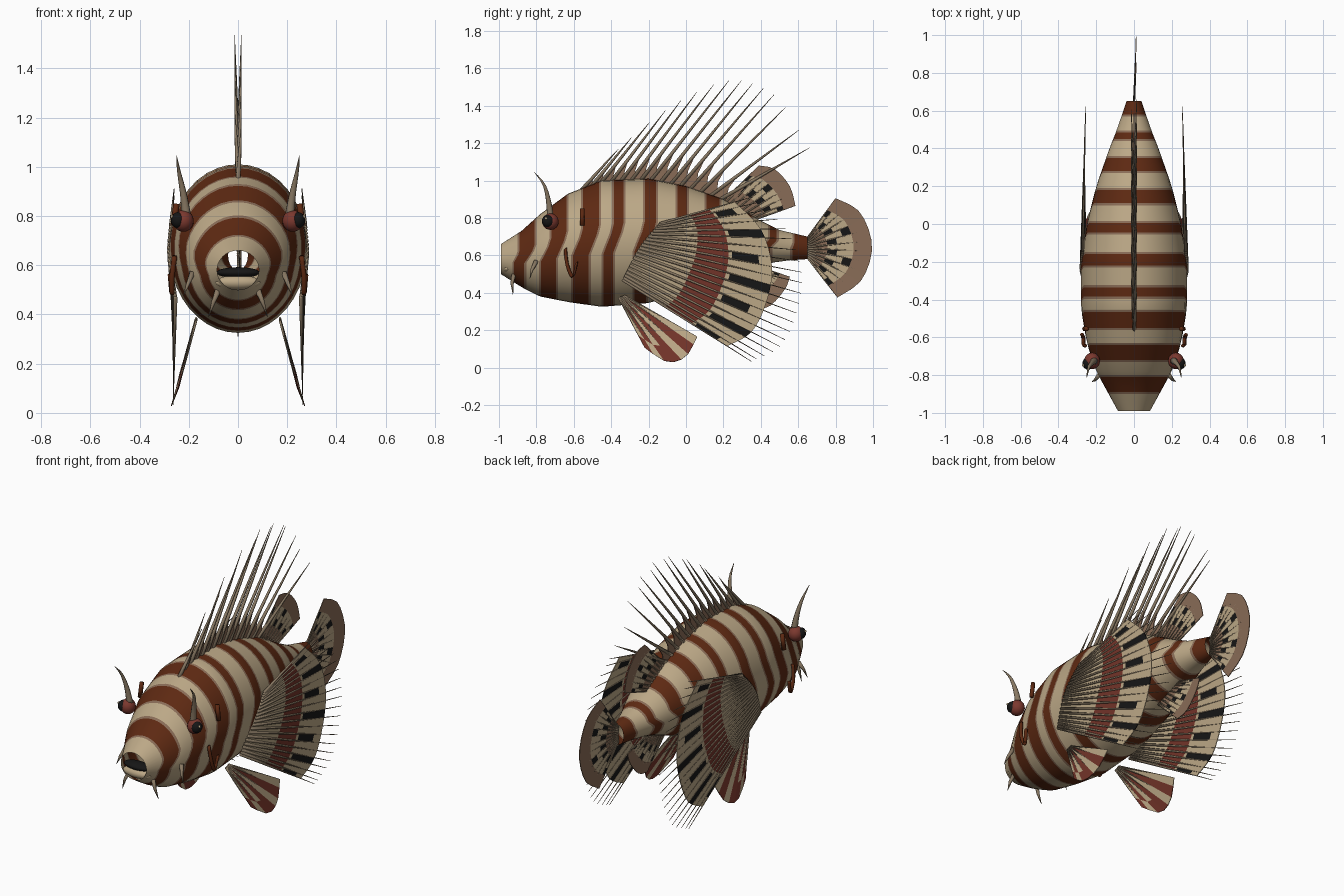
import bpy, math
from mathutils import Vector

if "Cube" in bpy.data.objects:
    bpy.data.objects.remove(bpy.data.objects["Cube"])

COLOURS = {
    "cream": (0.50, 0.39, 0.24), "stripe_brown": (0.11, 0.022, 0.006),
    "fin_brown": (0.25, 0.15, 0.095), "dark_red": (0.17, 0.034, 0.022),
    "black": (0.008, 0.008, 0.008), "ray_tan": (0.25, 0.19, 0.125),
    "eye_red": (0.20, 0.04, 0.028),
}
MATS = {}
for n, c in COLOURS.items():
    MATS[n] = bpy.data.materials.new(n)
    MATS[n].diffuse_color = (*c, 1)
KEYS = list(COLOURS)


def interp(pts, t):
    """Piecewise-linear lookup in (t, a, b, ...) rows."""
    if t <= pts[0][0]:
        return pts[0][1:]
    for p, q in zip(pts, pts[1:]):
        if t <= q[0]:
            f = (t - p[0]) / (q[0] - p[0])
            return [a + (b - a) * f for a, b in zip(p[1:], q[1:])]
    return pts[-1][1:]


def curve_at(pts, u):
    """Smooth point at u in 0..1 through evenly spaced control points."""
    s = min(u, 1) * (len(pts) - 1)
    i = min(int(s), len(pts) - 2)
    f = s - i
    P = [Vector(pts[max(0, min(len(pts) - 1, i + k))]) for k in (-1, 0, 1, 2)]
    return P[1] + 0.5 * f * (P[2] - P[0] + f * (2 * P[0] - 5 * P[1] + 4 * P[2] - P[3]
                             + f * (3 * (P[1] - P[2]) + P[3] - P[0])))


def make(name, verts, faces, cols, smooth=True, thick=0):
    me = bpy.data.meshes.new(name)
    me.from_pydata([tuple(v) for v in verts], [], faces)
    used = [k for k in KEYS if k in cols]
    for k in used:
        me.materials.append(MATS[k])
    for p, c in zip(me.polygons, cols):
        p.material_index = used.index(c)
        p.use_smooth = smooth
    ob = bpy.data.objects.new(name, me)
    bpy.context.collection.objects.link(ob)
    if thick:
        m = ob.modifiers.new("thickness", "SOLIDIFY")
        m.thickness, m.offset = thick, 0
    return ob


def tubes(name, paths, colour, sides=6):
    """Tapered tubes; each path is a list of (point, radius)."""
    V, F = [], []
    for path in paths:
        b = len(V)
        d = (Vector(path[-1][0]) - Vector(path[0][0])).normalized()
        a = d.cross(Vector((0.9, 0.3, 0.2))).normalized()
        c = d.cross(a)
        for p, r in path:
            for k in range(sides):
                w = 2 * math.pi * k / sides
                V.append(Vector(p) + r * (a * math.cos(w) + c * math.sin(w)))
        for i in range(len(path) - 1):
            for k in range(sides):
                l = (k + 1) % sides
                F.append((b + i * sides + k, b + i * sides + l,
                          b + (i + 1) * sides + l, b + (i + 1) * sides + k))
        F.append(tuple(b + k for k in range(sides))[::-1])
        F.append(tuple(b + (len(path) - 1) * sides + k for k in range(sides)))
    return make(name, V, F, [colour] * len(F))


def fan(name, base, edge, n, rows, rule, r=0.006, ext=1.0):
    """Fin membrane of n sectors between two curves, with rays on the sector lines."""
    V, F, C, rays = [], [], [], []
    for i in range(n + 1):
        p, q = curve_at(base, i / n), curve_at(edge, i / n)
        V += [p.lerp(q, f) for f in rows]
        rays.append([(p, r), (p.lerp(q, 0.6), r * 0.6), (p.lerp(q, ext), r * 0.15)])
    m = len(rows)
    for i in range(n):
        for j in range(m - 1):
            F.append((i * m + j, i * m + j + 1, (i + 1) * m + j + 1, (i + 1) * m + j))
            C.append(rule(i, j))
    make(name + "_membrane", V, F, C, False, 0.004)
    tubes(name + "_rays", rays, "ray_tan", 5)


def ellipsoid(name, loc, size, colour):
    bpy.ops.mesh.primitive_uv_sphere_add(segments=20, ring_count=12, location=loc)
    ob = bpy.context.object
    ob.name, ob.scale = name, size
    ob.data.materials.append(MATS[colour])
    bpy.ops.object.shade_smooth()


# Body: open tube lofted along y; rows are y, top, bottom, half width
PROFILE = [(-0.99, .66, .50, .085), (-.88, .73, .43, .145), (-.78, .82, .38, .20),
           (-.63, .93, .35, .25), (-.45, 1.0, .325, .28), (-.2, 1.01, .345, .28),
           (0, .97, .40, .25), (.2, .90, .47, .20), (.4, .785, .545, .13),
           (.5, .735, .57, .09), (.65, .70, .58, .04)]
BANDS = [(-.89, -.81), (-.72, -.64), (-.55, -.465), (-.385, -.335), (-.22, -.16),
         (-.045, .005), (.11, .18), (.28, .35), (.45, .485), (.58, .66)]
BORDER = 0.011
ts = {-.99, .65} | {p[0] for p in PROFILE}
for a, b in BANDS:
    ts |= {a - BORDER, a, b, b + BORDER}
ts = sorted(t for t in ts if t <= .65)
SIDES = 40


def stripe(t):
    for a, b in BANDS:
        if a < t < b:
            return "stripe_brown"
        if a - BORDER < t < b + BORDER:
            return "fin_brown"
    return "cream"


V, F, C = [], [], []
for t in ts:
    fade = max(0, min(1, (t + .98) / .16, (.62 - t) / .2))
    for k in range(SIDES):
        w = 2 * math.pi * k / SIDES
        # stripes step forward below the flank line
        step = max(0, min(1, (.25 - math.sin(w)) / .4))
        y = t - 0.055 * step * fade
        top, bot, hw = interp(PROFILE, y)
        V.append((hw * math.cos(w), y, (top + bot) / 2 + (top - bot) / 2 * math.sin(w)))
for i in range(len(ts) - 1):
    for k in range(SIDES):
        l = (k + 1) % SIDES
        F.append((i * SIDES + l, i * SIDES + k, (i + 1) * SIDES + k, (i + 1) * SIDES + l)[::-1])
        C.append(stripe((ts[i] + ts[i + 1]) / 2))
make("body", V, F, C)

# Mouth
ellipsoid("lower_lip", (0, -.955, .53), (.092, .035, .03), "cream")
ellipsoid("mouth_floor", (0, -.95, .57), (.088, .04, .022), "black")

# Dorsal spines with small webs behind each base
TIPS = [(0, -.36, 1.17), (0, -.165, 1.335), (0, .03, 1.46), (0, .23, 1.535),
        (0, .375, 1.51), (0, .51, 1.42), (0, .66, 1.175)]
N = 15
spines, WV, WF = [], [], []
for i in range(N):
    u = i / (N - 1)
    y = -.56 + .74 * u
    base = Vector((0, y, interp(PROFILE, y)[0] - .01))
    tip = curve_at(TIPS, u)
    tip.x = .014 * (-1) ** i
    spines.append([(base, .011), (base.lerp(tip, .3), .009), (base.lerp(tip, .7), .005), (tip, .001)])
    y2 = y + .085
    k = len(WV)
    WV += [base, base.lerp(tip, .32), base.lerp(tip, .16) + Vector((0, .025, -.012)),
           Vector((0, y2, interp(PROFILE, y2)[0] - .01))]
    WF.append((k, k + 1, k + 2, k + 3))
tubes("dorsal_spines", spines, "ray_tan")
make("dorsal_webs", WV, WF, ["fin_brown"] * N, False, .005)


# Tail, soft dorsal and anal fins: brown rim, checkered black patches
def spotted(i, j):
    if j == 4:
        return "fin_brown"
    if (j == 1 and i % 2) or (j == 3 and i % 4 == 0):
        return "black"
    return "cream" if j else "fin_brown"


ROWS = [0, .32, .47, .58, .72, 1]
fan("tail_fin", [(0, .64, .68), (0, .645, .64), (0, .64, .60)],
    [(.01, .80, .905), (.01, .93, .83), (.012, .995, .65), (.01, .94, .47), (.01, .81, .375)],
    13, ROWS, spotted)
fan("soft_dorsal_fin", [(0, .20, .89), (0, .28, .84), (0, .36, .79)],
    [(0, .39, 1.08), (0, .475, 1.06), (0, .555, .97), (0, .585, .865)], 9, ROWS, spotted)
fan("anal_fin", [(0, .20, .48), (0, .28, .52), (0, .36, .545)],
    [(0, .37, .31), (0, .45, .33), (0, .53, .42), (0, .555, .485)], 9, ROWS, spotted)


def pectoral(i, j):
    if j == 1:
        return "dark_red"
    return "black" if j == 3 and i % 3 == 1 or j == 4 and i % 6 == 4 else "cream"


def pelvic(i, j):
    return "dark_red" if (i % 2 == 1) != (j == 2 and i > 3) else "cream"


for side, s in (("right", 1), ("left", -1)):
    # Paired fins
    fan(side + "_pectoral_fin",
        [(s * .272, -.14, .77), (s * .28, -.25, .64), (s * .255, -.34, .47)],
        [(s * .262, .26, .885), (s * .262, .40, .74), (s * .26, .46, .54),
         (s * .26, .43, .35), (s * .262, .35, .19), (s * .262, .22, .115)],
        20, [0, .41, .66, .69, .9, 1], pectoral, .009, 1.23)
    fan(side + "_pelvic_fin", [(s * .17, -.33, .385), (s * .17, -.36, .375)],
        [(s * .235, .06, .165), (s * .26, 0, .06), (s * .27, -.10, .03), (s * .24, -.22, .105)],
        7, [0, .4, .75, 1], pelvic, .005)
    # Eyes
    ellipsoid(side + "_eye", (s * .222, -.725, .78), (.042, .044, .044), "eye_red")
    ellipsoid(side + "_pupil", (s * .243, -.738, .783), (.03, .033, .033), "black")
    ellipsoid(side + "_eye_glint", (s * .268, -.748, .797), (.007, .007, .007), "cream")
    # Brow horn, chin barbel and cheek barbel
    horn = [(s * .21, -.725, .80), (s * .222, -.735, .89), (s * .24, -.76, .98), (s * .25, -.812, 1.045)]
    tubes(side + "_brow_horn", [[(curve_at(horn, k / 8), .02 * (1 - k / 8) + .001)
                                 for k in range(9)]], "ray_tan", 8)
    tubes(side + "_barbels", [
        [((s * .08, -.92, .50), .013), ((s * .10, -.93, .45), .009), ((s * .12, -.925, .39), .001)],
        [((s * .185, -.80, .57), .013), ((s * .205, -.825, .52), .008), ((s * .222, -.835, .475), .001)],
    ], "ray_tan")
    # Gill hook and cheek mark
    hook = [(s * .258, -.645, .635), (s * .268, -.635, .55), (s * .268, -.605, .485), (s * .275, -.585, .56)]
    tubes(side + "_gill_hook", [[(curve_at(hook, k / 12), .011) for k in range(13)]], "stripe_brown")
    tubes(side + "_cheek_mark", [[((s * .25, -.555, .85), .013), ((s * .262, -.555, .76), .013)]], "stripe_brown")

for m in bpy.data.materials:
    if m.users and not m.is_grease_pencil:
        m.use_nodes = True
        m.node_tree.nodes["Principled BSDF"].inputs["Base Color"].default_value = m.diffuse_color
